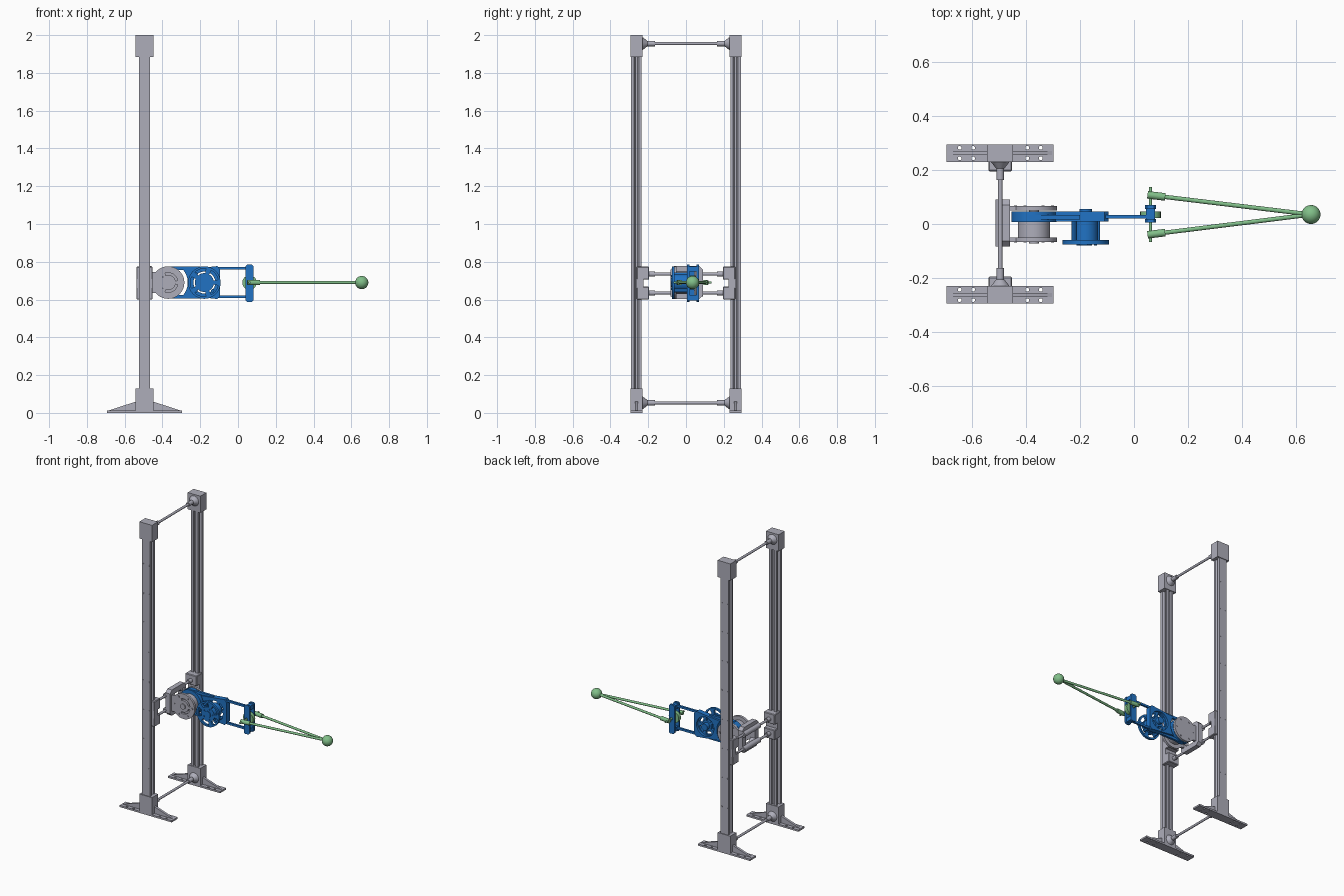
import bpy, bmesh
from math import sin, cos, pi, radians
from mathutils import Vector, Matrix

if "Cube" in bpy.data.objects:
    bpy.data.objects.remove(bpy.data.objects["Cube"])


def material(name, rgb):
    m = bpy.data.materials.new(name)
    m.use_nodes = True
    m.diffuse_color = (*rgb, 1)
    m.node_tree.nodes["Principled BSDF"].inputs["Base Color"].default_value = (*rgb, 1)
    return m


GREY = material("light_grey", (0.42, 0.42, 0.49))
BLUE = material("blue", (0.015, 0.17, 0.55))
GREEN = material("soft_green", (0.22, 0.52, 0.25))
parts = []


def add(name, mesh, mat):
    mesh.materials.clear()
    mesh.materials.append(mat)
    ob = bpy.data.objects.new(name, mesh)
    bpy.context.collection.objects.link(ob)
    parts.append(ob)
    return ob


def from_bm(name, bm, mat):
    mesh = bpy.data.meshes.new(name)
    bm.to_mesh(mesh)
    bm.free()
    return add(name, mesh, mat)


def box(name, x, y, z, mat, bevel=0):
    bm = bmesh.new()
    bmesh.ops.create_cube(bm, size=1)
    for v in bm.verts:
        v.co = [sum(r) / 2 + c * abs(r[1] - r[0]) for c, r in zip(v.co, (x, y, z))]
    if bevel:
        bmesh.ops.bevel(bm, geom=bm.edges[:], offset=bevel, segments=1, affect='EDGES')
    return from_bm(name, bm, mat)


def rod(name, a, b, r, mat, r2=None, sides=24):
    a, b = Vector(a), Vector(b)
    d = b - a
    bm = bmesh.new()
    turn = d.to_track_quat('Z', 'Y').to_matrix().to_4x4()
    bmesh.ops.create_cone(bm, cap_ends=True, segments=sides, radius1=r,
                          radius2=r if r2 is None else r2, depth=d.length,
                          matrix=Matrix.Translation((a + b) / 2) @ turn)
    return from_bm(name, bm, mat)


FRAMES = {'X': lambda u, v, w: (w, u, v), 'Y': lambda u, v, w: (u, -w, v),
          'Z': lambda u, v, w: (u, v, w)}


def plate(name, loops, axis, lo, hi, mat):
    """Extrude a flat outline with holes along an axis."""
    cu = bpy.data.curves.new(name, 'CURVE')
    cu.dimensions, cu.fill_mode, cu.extrude = '2D', 'BOTH', (hi - lo) / 2
    for loop in loops:
        s = cu.splines.new('POLY')
        s.points.add(len(loop) - 1)
        for p, (u, v) in zip(s.points, loop):
            p.co = (u, v, 0, 1)
        s.use_cyclic_u = True
    tmp = bpy.data.objects.new("tmp", cu)
    mesh = bpy.data.meshes.new_from_object(tmp)
    bpy.data.objects.remove(tmp)
    mid = (lo + hi) / 2 * (-1 if axis == 'Y' else 1)
    for v in mesh.vertices:
        v.co = FRAMES[axis](v.co.x, v.co.y, v.co.z + mid)
    bm = bmesh.new()
    bm.from_mesh(mesh)
    bmesh.ops.remove_doubles(bm, verts=bm.verts[:], dist=0.00005)
    bmesh.ops.recalc_face_normals(bm, faces=bm.faces[:])
    return from_bm(name, bm, mat)


def circle(cx, cy, r, n=40):
    return [(cx + r * cos(2 * pi * i / n), cy + r * sin(2 * pi * i / n)) for i in range(n)]


def sector(cx, cy, r0, r1, a0, a1, n=8):
    angles = [radians(a0 + (a1 - a0) * i / n) for i in range(n + 1)]
    return ([(cx + r1 * cos(a), cy + r1 * sin(a)) for a in angles]
            + [(cx + r0 * cos(a), cy + r0 * sin(a)) for a in reversed(angles)])


def rect(x0, x1, y0, y1, c=0.0):
    if not c:
        return [(x0, y0), (x1, y0), (x1, y1), (x0, y1)]
    return [(x0 + c, y0), (x1 - c, y0), (x1, y0 + c), (x1, y1 - c),
            (x1 - c, y1), (x0 + c, y1), (x0, y1 - c), (x0, y0 + c)]


PX, ZC = -0.495, 0.69      # post centre line, arm height

# Posts, feet, caps and sliding blocks, one set for each side
half = [(0.03, 0.29), (0.03, 0.274), (0.014, 0.268), (0.014, 0.258),
        (0.027, 0.248), (0.027, 0.235), (0.009, 0.235), (0.009, 0.25)]
for s, side in ((-1, "front"), (1, "back")):
    prof = [(PX + u, s * v) for u, v in half] + [(PX - u, s * v) for u, v in reversed(half)]
    plate(side + "_post", [prof], 'Z', 0.1, 1.92, GREY)
    for i in range(9):
        for dx in (-0.021, 0.021):
            z = 0.115 + 0.2 * i
            rod(side + "_post_screw", (PX + dx, s * 0.289, z), (PX + dx, s * 0.2915, z), 0.005, GREY, sides=10)
    y = (s * 0.23, s * 0.295)
    box(side + "_top_cap", (PX - 0.048, PX + 0.048), y, (1.885, 2), GREY)
    box(side + "_base_block", (PX - 0.048, PX + 0.048), y, (0, 0.13), GREY)
    # Foot plate with bolt holes and tapered rib
    holes = [circle(PX + dx, s * yy, 0.007, 12) for dx in (-0.15, -0.1, 0.1, 0.15) for yy in (0.243, 0.282)]
    plate(side + "_foot", [rect(PX - 0.198, PX + 0.198, *sorted(y))] + holes, 'Z', 0, 0.012, GREY)
    rib = [(PX - 0.195, 0.011), (PX + 0.195, 0.011), (PX + 0.045, 0.06), (PX - 0.045, 0.06)]
    plate(side + "_foot_rib", [rib], 'Y', s * 0.2625 - 0.008, s * 0.2625 + 0.008, GREY)
    # Flared sockets of the cross rods
    for z in (0.053, 1.955):
        rod(side + "_socket_flare", (PX, s * 0.232, z), (PX, s * 0.205, z), 0.036, GREY, 0.015)
        rod(side + "_socket", (PX, s * 0.207, z), (PX, s * 0.163, z), 0.014, GREY)
    # Sliding block
    for z0, z1 in ((0.6, 0.668), (0.705, 0.775)):
        box(side + "_slider", (PX - 0.043, PX + 0.043), (s * 0.195, s * 0.262), (z0, z1), GREY, 0.004)
    box(side + "_slider_web", (PX - 0.043, PX + 0.043), (s * 0.225, s * 0.262), (0.66, 0.71), GREY)
    for z in (0.635, 0.735):
        rod(side + "_slider_socket", (PX, s * 0.2, z), (PX, s * 0.165, z), 0.014, GREY)

for z in (0.053, 1.955):
    rod("cross_rod", (PX, -0.23, z), (PX, 0.23, z), 0.008, GREY)

# Carriage: guide rods, sleeves and open frame
for z in (0.635, 0.735):
    rod("carriage_rod", (PX, -0.2, z), (PX, 0.2, z), 0.008, GREY)
    rod("carriage_sleeve", (PX, -0.083, z), (PX, 0.09, z), 0.018, GREY)
plate("carriage_frame", [rect(-0.083, 0.09, 0.602, 0.778, 0.02), rect(-0.048, 0.052, 0.637, 0.743, 0.02)],
      'X', -0.492, -0.458, GREY)

# First joint: grey end discs, motor and blue rotor
AX = -0.37


def wheel(name, cx, r, y0, y1, slots, mat, inner, outer):
    step = 360 / slots
    cuts = [sector(cx, ZC, inner, outer, step * i + 12, step * (i + 1) - 12) for i in range(slots)]
    plate(name, [circle(cx, ZC, r, 48)] + cuts, 'Y', y0, y1, mat)


wheel("shoulder_front_disc", AX, 0.086, -0.066, -0.05, 3, GREY, 0.04, 0.052)
plate("shoulder_back_disc", [circle(AX, ZC, 0.086, 48)], 'Y', 0.05, 0.066, GREY)
for y0, y1 in ((-0.066, -0.05), (0.05, 0.066)):
    box("shoulder_mount", (-0.47, -0.4), (y0, y1), (0.635, 0.745), GREY)
rod("shoulder_motor", (AX, -0.052, ZC), (AX, 0.012, ZC), 0.06, GREY, sides=48)
rod("shoulder_hub", (AX, -0.073, ZC), (AX, 0.052, ZC), 0.018, GREY)
for i in range(6):
    a = pi * i / 3
    x, z = AX + 0.068 * cos(a), ZC + 0.068 * sin(a)
    rod("shoulder_bolt", (x, -0.069, z), (x, -0.05, z), 0.006, GREY, sides=10)
    rod("shoulder_back_bolt", (x, 0.06, z), (x, 0.069, z), 0.006, GREY, sides=10)
rod("shoulder_rotor", (AX, 0.008, ZC), (AX, 0.046, ZC), 0.084, BLUE, sides=48)

# Second joint: blue housing, motor, spoked wheel
EX = -0.178
arc = sector(AX, ZC, 0.104, 0.104, 40, -40, 16)[:17]
outline = arc + [(-0.11, 0.603), (-0.094, 0.62), (-0.094, 0.76), (-0.11, 0.777)]
plate("elbow_housing", [outline, circle(EX, ZC, 0.066)], 'Y', 0.01, 0.046, BLUE)
wheel("elbow_rotor", EX, 0.068, 0.014, 0.03, 5, BLUE, 0.035, 0.058)
wheel("elbow_front_wheel", EX, 0.086, -0.075, -0.06, 5, BLUE, 0.05, 0.074)
rod("elbow_motor", (EX, -0.062, ZC), (EX, 0.016, ZC), 0.045, BLUE, sides=40)
rod("elbow_hub", (EX, -0.08, ZC), (EX, 0.056, ZC), 0.023, BLUE)
for i in range(5):
    a = radians(72 * i)
    x, z = EX + 0.036 * cos(a), ZC + 0.036 * sin(a)
    rod("elbow_bolt", (x, -0.079, z), (x, -0.06, z), 0.006, BLUE, sides=10)
for a in (135, 225, 315):
    x, z = EX + 0.062 * cos(radians(a)), ZC + 0.062 * sin(radians(a))
    rod("elbow_standoff", (x, -0.06, z), (x, 0.015, z), 0.009, BLUE, sides=12)

# Parallel link bars
for s in (-1, 1):
    z = ZC + s * 0.076
    box("rear_link_bar", (-0.39, -0.2), (0.017, 0.033), (z - 0.009, z + 0.009), BLUE)
    box("front_link_bar", (-0.11, 0.05), (0.02, 0.034), (z - 0.007, z + 0.007), BLUE)

# Wrist bracket
WX = 0.061
for y0, y1 in ((0.006, 0.018), (0.056, 0.07)):
    plate("wrist_cheek", [rect(0.04, 0.082, 0.587, 0.785, 0.008), circle(WX, ZC, 0.009, 16)], 'Y', y0, y1, BLUE)
for z in (0.61, 0.762):
    box("wrist_bridge", (0.045, 0.077), (0.016, 0.058), (z - 0.014, z + 0.014), BLUE)

# Green fork with pulley and ball
rod("wrist_pulley", (WX, 0.022, ZC), (WX, 0.046, ZC), 0.038, GREEN, sides=40)
rod("wrist_shaft", (WX, -0.066, ZC), (WX, 0.136, ZC), 0.006, GREEN)
tip = Vector((0.655, 0.035, ZC))
for y in (-0.04, 0.108):
    start = Vector((0.05, y, ZC))
    d = (tip - start).normalized()
    rod("fork_socket", start, start + d * 0.066, 0.014, GREEN)
    rod("fork_rod", start + d * 0.05, tip, 0.008, GREEN)
bm = bmesh.new()
bmesh.ops.create_uvsphere(bm, u_segments=32, v_segments=20, radius=0.035, matrix=Matrix.Translation(tip))
ball = from_bm("end_ball", bm, GREEN)

# Smooth round parts, keep edges sharp
bpy.ops.object.select_all(action='DESELECT')
for ob in parts:
    ob.select_set(True)
bpy.context.view_layer.objects.active = ball
bpy.ops.object.shade_smooth_by_angle(angle=radians(30))
